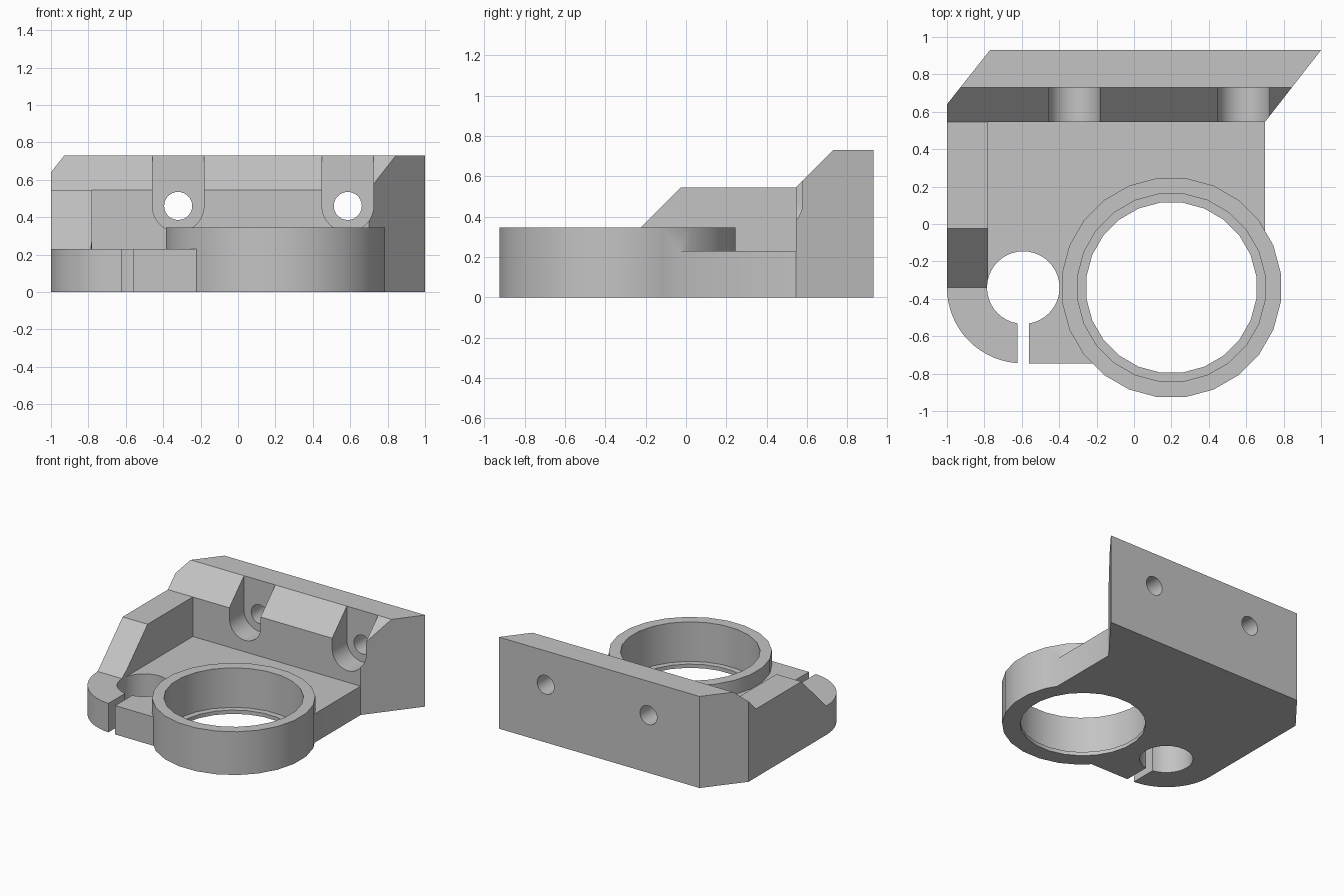
import bpy, bmesh
from math import sin, cos, pi

cube = bpy.data.objects.get("Cube")
if cube:
    bpy.data.objects.remove(cube, do_unlink=True)

grey = bpy.data.materials.new("plain grey")
grey.use_nodes = True
grey.diffuse_color = (0.55, 0.55, 0.55, 1)
grey.node_tree.nodes["Principled BSDF"].inputs["Base Color"].default_value = grey.diffuse_color


def arc(cx, cy, r, start, end, steps):
    """Points along an arc, angles in turns of pi."""
    angles = [pi * (start + (end - start) * i / steps) for i in range(steps + 1)]
    return [(cx + r * cos(a), cy + r * sin(a)) for a in angles]


def circle(cx, cy, r, sides, start=0.0):
    return arc(cx, cy, r, start, start + 2, sides)[:-1]


def prism(name, profile, axis, low, high):
    """Extrude a flat profile along the given axis."""
    place = {"x": lambda u, v, w: (w, u, v),
             "y": lambda u, v, w: (u, w, v),
             "z": lambda u, v, w: (u, v, w)}[axis]
    bm = bmesh.new()
    ends = [[bm.verts.new(place(u, v, w)) for u, v in profile] for w in (low, high)]
    bm.faces.new(ends[0])
    bm.faces.new(ends[1])
    count = len(profile)
    for i in range(count):
        j = (i + 1) % count
        bm.faces.new((ends[0][i], ends[0][j], ends[1][j], ends[1][i]))
    bmesh.ops.recalc_face_normals(bm, faces=bm.faces)
    mesh = bpy.data.meshes.new(name)
    bm.to_mesh(mesh)
    bm.free()
    mesh.materials.append(grey)
    obj = bpy.data.objects.new(name, mesh)
    bpy.context.collection.objects.link(obj)
    return obj


def combine(target, tool, operation):
    """Apply a boolean and discard the tool."""
    mod = target.modifiers.new(operation, "BOOLEAN")
    mod.operation, mod.solver, mod.object = operation, "EXACT", tool
    bpy.context.view_layer.objects.active = target
    bpy.ops.object.modifier_apply(modifier=mod.name)
    bpy.data.objects.remove(tool, do_unlink=True)


ring_x, ring_y = 0.2, -0.34
rod_x, rod_y = -0.592, -0.34
ring_turn = 1 / 24

# Slanted mounting plate with a chamfered upper front edge
bracket = prism("bracket", [(-1, 0.545), (0.7, 0.545), (1, 0.93), (-0.77, 0.93), (-1, 0.64)],
                "z", 0, 0.73)
profile = prism("plate_profile", [(0.4, -0.1), (1.1, -0.1), (1.1, 0.9), (0.9, 0.9), (0.4, 0.4)],
                "x", -1.2, 1.2)
combine(bracket, profile, "INTERSECT")

# Base with a rounded clamp corner
outline = arc(-0.595, rod_y, 0.405, 1, 1.5, 16)
outline += [(0.2, -0.745), (0.7, -0.34), (0.7, 0.545), (0.66, 0.6), (-1, 0.6)]
combine(bracket, prism("base", outline, "z", 0, 0.23), "UNION")

# Side rib sloping down to the clamp
rib = [(-0.34, 0), (0.6, 0), (0.6, 0.545), (-0.025, 0.545), (-0.34, 0.23)]
combine(bracket, prism("side_rib", rib, "x", -1, -0.78), "UNION")

# Large ring with a thin retaining lip at the bottom
ring = circle(ring_x, ring_y, 0.59, 24, ring_turn)
combine(bracket, prism("ring", ring, "z", 0, 0.345), "UNION")
for radius, low in ((0.505, 0.03), (0.458, -0.1)):
    bore = circle(ring_x, ring_y, radius, 24, ring_turn)
    combine(bracket, prism("ring_bore", bore, "z", low, 0.6), "DIFFERENCE")

# Rod hole and its clamping slot
combine(bracket, prism("rod_hole", circle(rod_x, rod_y, 0.194, 40), "z", -0.1, 0.4), "DIFFERENCE")
slot = [(-0.623, -0.9), (-0.562, -0.9), (-0.562, rod_y), (-0.623, rod_y)]
combine(bracket, prism("clamp_slot", slot, "z", -0.1, 0.4), "DIFFERENCE")

# Bolt pockets and through holes
for x in (-0.32, 0.587):
    pocket = arc(x, 0.46, 0.138, 1, 2, 20) + [(x + 0.138, 0.9), (x - 0.138, 0.9)]
    combine(bracket, prism("bolt_pocket", pocket, "y", 0.4, 0.73), "DIFFERENCE")
    combine(bracket, prism("bolt_hole", circle(x, 0.46, 0.075, 28), "y", 0.6, 1.1), "DIFFERENCE")

# Smooth round walls, sharp edges kept
bpy.ops.object.select_all(action="DESELECT")
bracket.select_set(True)
bpy.context.view_layer.objects.active = bracket
bpy.ops.object.shade_smooth_by_angle(angle=pi / 6)
